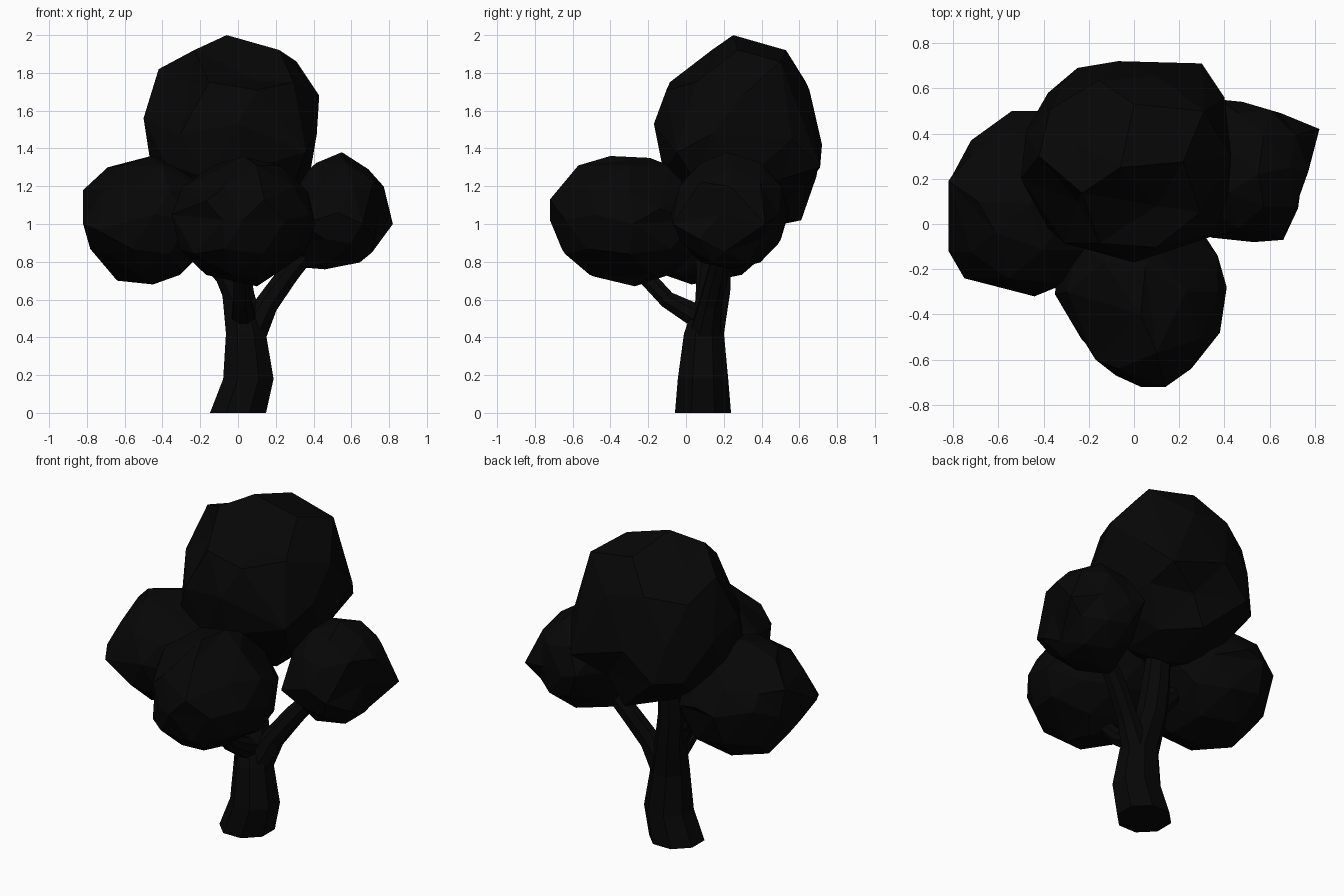
import bpy, bmesh, math
from mathutils import Vector

# Near-black finish shared by every part
dark = bpy.data.materials.new("dark")
dark.diffuse_color = (0.002, 0.002, 0.002, 1)


def add_object(name, bm):
    bmesh.ops.recalc_face_normals(bm, faces=bm.faces)
    mesh = bpy.data.meshes.new(name)
    bm.to_mesh(mesh)
    bm.free()
    mesh.materials.append(dark)
    obj = bpy.data.objects.new(name, mesh)
    bpy.context.collection.objects.link(obj)
    return obj


def limb(name, path, sides=8, flat=False):
    """Tapered tube through (x, y, z, radius) points; flat keeps rings level."""
    bm = bmesh.new()
    pts = [Vector(p[:3]) for p in path]
    rings = []
    for i, p in enumerate(pts):
        along = Vector((0, 0, 1))
        if not flat:
            along = pts[min(i + 1, len(pts) - 1)] - pts[max(i - 1, 0)]
        turn = Vector((0, 0, 1)).rotation_difference(along.normalized())
        ring = []
        for k in range(sides):
            a = math.tau * (k + 0.5) / sides
            r = path[i][3] * 1.07
            ring.append(bm.verts.new(p + turn @ Vector((r * math.cos(a), r * math.sin(a), 0))))
        rings.append(ring)
    for lo, hi in zip(rings, rings[1:]):
        for k in range(sides):
            n = (k + 1) % sides
            bm.faces.new((lo[k], lo[n], hi[n], hi[k]))
    bm.faces.new(rings[0])
    bm.faces.new(rings[-1])
    return add_object(name, bm)


def foliage(name, low, high, corners):
    """Faceted ball filling the box low..high, with single vertices pulled to corners."""
    low, high = Vector(low), Vector(high)
    centre, half = (low + high) / 2, (high - low) / 2
    bm = bmesh.new()
    bmesh.ops.create_icosphere(bm, subdivisions=2, radius=1)
    for v in bm.verts:
        v.co = Vector([centre[i] + v.co[i] * half[i] for i in range(3)])
    free = set(bm.verts)
    for c in corners:
        target = Vector(c)
        v = min(free, key=lambda q: ((q.co - target).length, q.index))
        v.co = target
        free.discard(v)
    return add_object(name, bm)


# Trunk
limb("trunk", [(0, 0.09, 0, 0.15), (0.055, 0.09, 0.18, 0.135), (0.042, 0.095, 0.42, 0.107),
               (0.0, 0.15, 0.64, 0.085), (-0.02, 0.16, 0.8, 0.08), (-0.03, 0.2, 1.15, 0.06)], flat=True)

# Branches
limb("right_branch", [(0.06, 0.1, 0.4, 0.085), (0.155, 0.13, 0.58, 0.06),
                      (0.27, 0.17, 0.74, 0.055), (0.45, 0.22, 0.95, 0.04)])
limb("front_branch", [(0.03, 0.08, 0.5, 0.065), (0.02, -0.1, 0.6, 0.045),
                      (0.02, -0.22, 0.73, 0.045), (0.03, -0.3, 0.92, 0.035)])
limb("left_branch", [(0.0, 0.12, 0.6, 0.07), (-0.07, 0.11, 0.73, 0.055),
                     (-0.2, 0.1, 0.87, 0.05), (-0.35, 0.1, 1.0, 0.04)])

# Foliage clumps
foliage("top_foliage", (-0.5, -0.17, 0.95), (0.44, 0.72, 2.0), [
    (-0.06, 0.25, 2.0), (0.31, 0.5, 1.86), (-0.42, 0.3, 1.82), (0.0, 0.53, 1.92),
    (-0.25, 0.35, 1.86), (0.43, 0.3, 1.68), (-0.5, 0.2, 1.56), (0.0, -0.17, 1.53),
    (0.1, 0.08, 1.76), (0.3, 0.71, 1.3), (-0.07, 0.72, 1.42), (-0.25, 0.69, 1.25),
    (0.0, 0.61, 1.02), (0.4, 0.56, 1.45), (-0.38, 0.58, 1.25), (-0.38, -0.02, 1.32),
    (0.36, -0.05, 1.38), (-0.25, 0.1, 1.74), (0.0, -0.12, 1.28)])
foliage("left_foliage", (-0.82, -0.32, 0.68), (-0.1, 0.5, 1.36), [
    (-0.82, 0.19, 1.18), (-0.82, -0.12, 1.0), (-0.44, -0.32, 1.05), (-0.45, 0.03, 0.68),
    (-0.54, 0.5, 1.05), (-0.72, 0.37, 1.08), (-0.75, -0.24, 0.97), (-0.64, 0.1, 0.7),
    (-0.69, 0.1, 1.3), (-0.23, 0.1, 0.81), (-0.42, 0.5, 1.08)])
foliage("front_foliage", (-0.35, -0.72, 0.68), (0.41, 0.12, 1.36), [
    (0.14, -0.72, 1.13), (-0.08, -0.67, 1.02), (-0.35, -0.31, 1.05), (0.38, -0.48, 1.05),
    (0.41, -0.28, 1.0), (-0.17, -0.6, 1.12), (0.1, -0.57, 1.31), (0.1, -0.27, 0.67),
    (0.05, -0.19, 1.35), (0.1, -0.48, 0.72), (0.37, -0.14, 1.08), (0.03, -0.4, 1.36)])
foliage("right_foliage", (0.26, -0.08, 0.75), (0.8, 0.55, 1.37), [
    (0.82, 0.42, 1.0), (0.66, -0.07, 1.0), (0.55, 0.22, 1.38), (0.48, 0.54, 1.05),
    (0.46, 0.25, 0.76), (0.34, -0.06, 1.0), (0.71, 0.2, 0.85), (0.69, 0.25, 1.29),
    (0.65, 0.49, 1.05), (0.38, 0.55, 1.08), (0.34, 0.2, 0.77), (0.74, 0.18, 1.05)])
